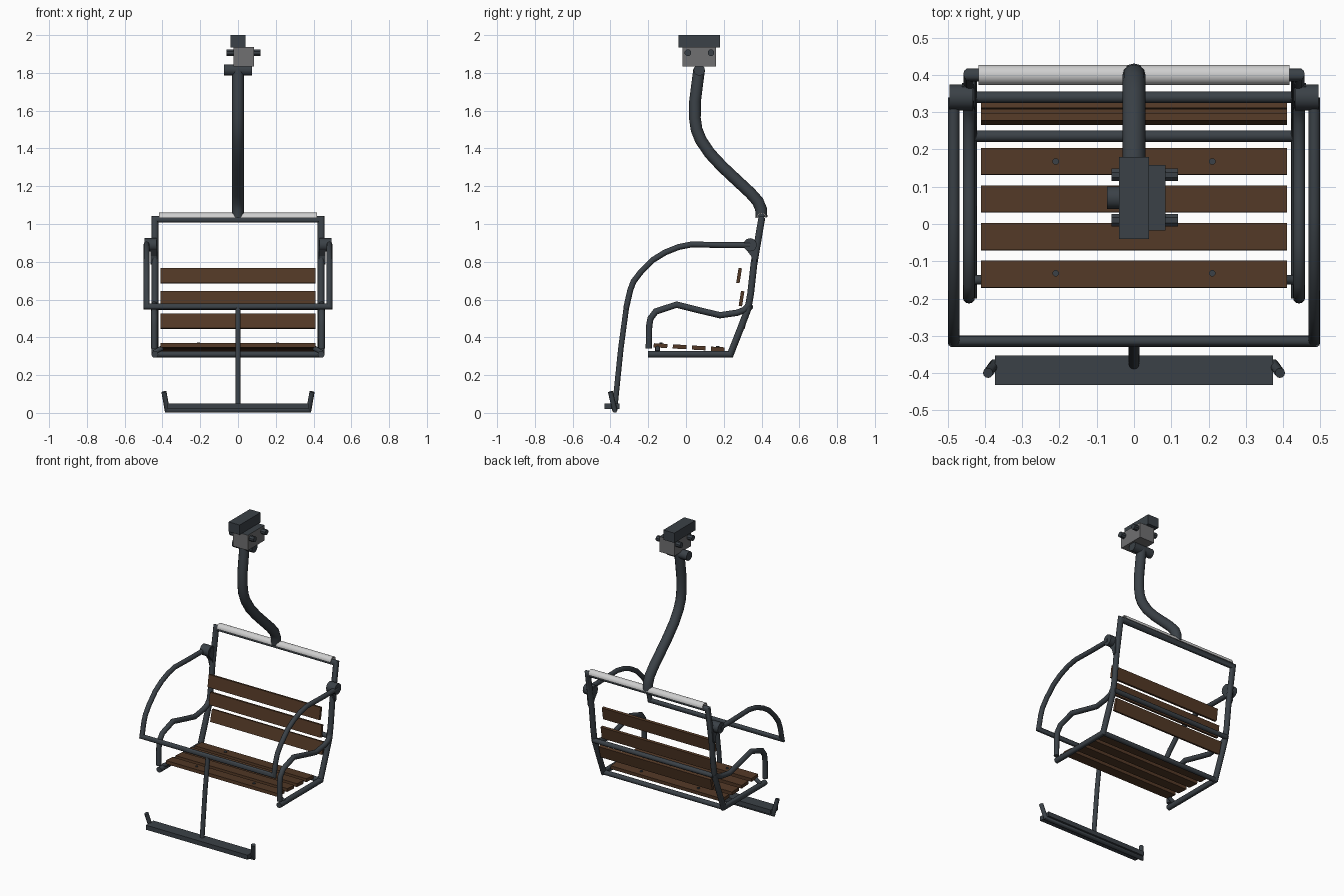
import bpy, bmesh, math
from mathutils import Vector, Matrix

if "Cube" in bpy.data.objects:
    bpy.data.objects.remove(bpy.data.objects["Cube"])


def material(name, rgb):
    m = bpy.data.materials.new(name)
    m.diffuse_color = (*rgb, 1)
    m.use_nodes = True
    m.node_tree.nodes["Principled BSDF"].inputs["Base Color"].default_value = m.diffuse_color
    return m


STEEL = material("dark steel", (0.043, 0.053, 0.063))
WOOD = material("brown wood", (0.085, 0.040, 0.019))
GREY = material("grey metal", (0.16, 0.16, 0.165))
COVER = material("pale cover", (0.62, 0.62, 0.62))


def finish(name, bm, mat, smooth=False):
    bmesh.ops.recalc_face_normals(bm, faces=bm.faces)
    me = bpy.data.meshes.new(name)
    bm.to_mesh(me)
    bm.free()
    me.materials.append(mat)
    if smooth:
        for p in me.polygons:
            p.use_smooth = True
        me.set_sharp_from_angle(angle=math.radians(38))
    ob = bpy.data.objects.new(name, me)
    bpy.context.collection.objects.link(ob)
    return ob


def tube(name, path, r, mat=STEEL, sides=12, smooth=True):
    """Sweep a round section along a path with mitred corners."""
    pts = [Vector(p) for p in path]
    dirs = [(b - a).normalized() for a, b in zip(pts, pts[1:])]
    u = dirs[0].orthogonal().normalized()
    v = dirs[0].cross(u)
    turn = [2 * math.pi * (i + 0.5) / sides for i in range(sides)]
    ring = [pts[0] + r * (math.cos(t) * u + math.sin(t) * v) for t in turn]
    bm = bmesh.new()
    rings = [[bm.verts.new(p) for p in ring]]
    for i in range(1, len(pts)):
        d = dirs[i - 1]
        n = d + dirs[i] if i < len(dirs) else d
        ring = [p + d * ((pts[i] - p).dot(n) / d.dot(n)) for p in ring]
        rings.append([bm.verts.new(p) for p in ring])
    for a, b in zip(rings, rings[1:]):
        for k in range(sides):
            bm.faces.new((a[k], a[k - 1], b[k - 1], b[k]))
    bm.faces.new(rings[0])
    bm.faces.new(rings[-1])
    return finish(name, bm, mat, smooth)


def box(name, lo, hi, mat, tilt=0):
    """Box between two corners, tilted about its own x axis."""
    lo, hi = Vector(lo), Vector(hi)
    bm = bmesh.new()
    bmesh.ops.create_cube(bm, size=1, matrix=Matrix.Translation((lo + hi) / 2)
                          @ Matrix.Rotation(math.radians(tilt), 4, 'X')
                          @ Matrix.Diagonal((*(hi - lo), 1)))
    return finish(name, bm, mat)


def prism(name, profile, x0, x1, mat, smooth=False):
    """Extrude a (y, z) outline along x."""
    bm = bmesh.new()
    a = [bm.verts.new((x0, y, z)) for y, z in profile]
    b = [bm.verts.new((x1, y, z)) for y, z in profile]
    bm.faces.new(a)
    bm.faces.new(b)
    for k in range(len(a)):
        bm.faces.new((a[k], a[k - 1], b[k - 1], b[k]))
    return finish(name, bm, mat, smooth)


def both_sides(x, side):
    """A path of (y, z) points at -x, then reversed at +x: a U-shaped hoop."""
    return [(-x, y, z) for y, z in side] + [(x, y, z) for y, z in reversed(side)]


# Cable clamp: cap, grey block with dark top, bolts and hanger pin
box("clamp_cap", (-0.04, -0.04, 1.935), (0.04, 0.18, 2.0), STEEL)
block = box("clamp_block", (-0.025, -0.018, 1.835), (0.085, 0.158, 1.936), GREY)
block.data.materials.append(STEEL)
for p in block.data.polygons:
    if p.normal.z > 0.9:
        p.material_index = 1
for i, y in enumerate((0.01, 0.132)):
    tube(f"clamp_bolt_{i}", [(-0.06, y, 1.907), (0.118, y, 1.907)], 0.018, sides=8, smooth=False)
tube("hanger_pin", [(-0.073, 0.07, 1.815), (0.073, 0.07, 1.815)], 0.03)

# Curved hanger arm
arm = [(0.07, 1.82), (0.058, 1.73), (0.048, 1.65), (0.047, 1.56), (0.056, 1.50), (0.078, 1.445),
       (0.125, 1.375), (0.19, 1.305), (0.27, 1.23), (0.34, 1.165), (0.38, 1.12), (0.397, 1.08), (0.40, 1.035)]
tube("hanger_arm", [(0, y, z) for y, z in arm], 0.031)

# Chair frame hoop and cross bars
frame = [(-0.20, 0.31), (0.235, 0.31), (0.29, 0.45), (0.328, 0.55), (0.342, 0.63),
         (0.36, 0.79), (0.40, 1.025)]
tube("chair_frame", both_sides(0.44, frame), 0.018)
tube("back_cross_bar", [(-0.44, 0.34, 0.56), (0.44, 0.34, 0.56)], 0.0155)
tube("seat_cross_bar", [(-0.44, 0.236, 0.31), (0.44, 0.236, 0.31)], 0.0155)

# Pale half-round cover over the top rail
arc = [math.radians(-5 + 19 * k) for k in range(11)]
shell = [(0.40 + 0.027 * math.cos(t), 1.033 + 0.027 * math.sin(t)) for t in arc]
shell += [(0.40 + 0.021 * math.cos(t), 1.033 + 0.021 * math.sin(t)) for t in reversed(arc)]
prism("rail_cover", shell, -0.418, 0.418, COVER, True)

# Seat slats and their bolts
for i in range(4):
    y, z = -0.135 + 0.101 * i, 0.356 - 0.006 * i
    box(f"seat_slat_{i}", (-0.41, y - 0.036, z - 0.011), (0.41, y + 0.036, z + 0.011), WOOD, -3)
for x in (-0.21, 0.21):
    for y, z in ((-0.132, 0.355), (0.168, 0.337)):
        tube("slat_bolt", [(x, y, z), (x, y, z + 0.017)], 0.009, sides=8, smooth=False)

# Back slats
for i, (y, z, tilt) in enumerate(((0.281, 0.727, -9), (0.294, 0.605, -9), (0.311, 0.485, -14))):
    box(f"back_slat_{i}", (-0.41, y - 0.009, z - 0.040), (0.41, y + 0.009, z + 0.040), WOOD, tilt)

# Armrests, slat stubs, pivot hubs and brackets on each side
rest = [(-0.197, 0.34), (-0.195, 0.46), (-0.188, 0.50), (-0.16, 0.537), (-0.05, 0.573),
        (0.07, 0.543), (0.18, 0.517), (0.27, 0.53), (0.31, 0.545), (0.335, 0.575)]
bracket = [(0.31, 0.875), (0.33, 0.915), (0.37, 0.91), (0.378, 0.87), (0.372, 0.80),
           (0.358, 0.785), (0.345, 0.83)]
for s, side in ((-1, "left"), (1, "right")):
    tube(f"{side}_armrest", [(s * 0.443, y, z) for y, z in rest], 0.0165)
    tube(f"{side}_seat_stub", [(s * 0.40, -0.15, 0.345), (s * 0.443, -0.15, 0.32)], 0.013)
    tube(f"{side}_pivot_hub", [(s * 0.432, 0.34, 0.89), (s * 0.495, 0.34, 0.89)], 0.035)
    prism(f"{side}_pivot_bracket", bracket, s * 0.43, s * 0.462, STEEL)

# Safety bar hoop with foot rest
bar = [(0.34, 0.888), (0.20, 0.888), (0.03, 0.892), (-0.04, 0.878), (-0.11, 0.85), (-0.175, 0.81),
       (-0.24, 0.745), (-0.278, 0.695), (-0.295, 0.65), (-0.315, 0.563)]
tube("safety_bar", both_sides(0.484, bar), 0.0155)
tube("foot_rest_pole", [(0, -0.315, 0.563), (0, -0.345, 0.34), (0, -0.378, 0.02)], 0.0145)
box("foot_rest_plate", (-0.373, -0.432, 0.02), (0.373, -0.353, 0.05), STEEL)
tube("foot_rest_tube", [(-0.392, -0.40, 0.112), (-0.375, -0.377, 0.014),
                        (0.375, -0.377, 0.014), (0.392, -0.40, 0.112)], 0.0135)
